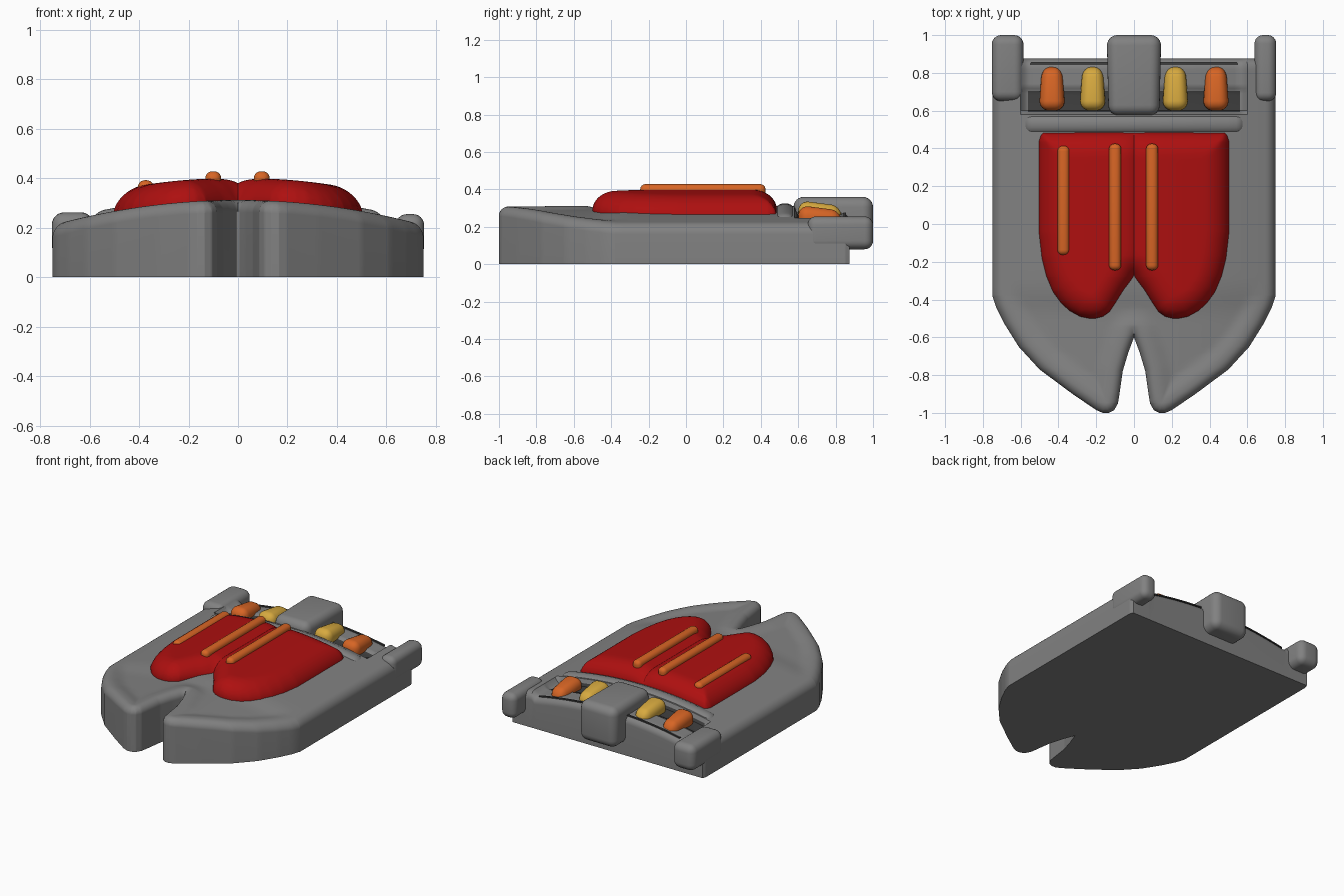
import bpy, bmesh, math
from mathutils import Vector

if "Cube" in bpy.data.objects:
    bpy.data.objects.remove(bpy.data.objects["Cube"])


def mat(name, r, g, b):
    m = bpy.data.materials.new(name)
    m.diffuse_color = (r, g, b, 1)
    m.use_nodes = True
    m.node_tree.nodes["Principled BSDF"].inputs["Base Color"].default_value = m.diffuse_color
    return m


GREY = mat("grey", 0.22, 0.22, 0.22)
DARK = mat("dark_grey", 0.05, 0.05, 0.05)
RED = mat("red", 0.42, 0.005, 0.005)
ORANGE = mat("orange", 0.68, 0.13, 0.018)
YELLOW = mat("yellow", 0.68, 0.40, 0.05)


def finish(name, bm, m, mirror=False, angle=40):
    bmesh.ops.recalc_face_normals(bm, faces=bm.faces)
    me = bpy.data.meshes.new(name)
    bm.to_mesh(me)
    bm.free()
    me.materials.append(m)
    ob = bpy.data.objects.new(name, me)
    bpy.context.collection.objects.link(ob)
    if mirror:
        mod = ob.modifiers.new("mirror", "MIRROR")
        mod.merge_threshold = 0.0001
    bpy.ops.object.select_all(action="DESELECT")
    ob.select_set(True)
    bpy.context.view_layer.objects.active = ob
    bpy.ops.object.shade_smooth_by_angle(angle=math.radians(angle))
    return ob


def interp(table, y):
    if y <= table[0][0]:
        return table[0][1]
    for (y0, a), (y1, b) in zip(table, table[1:]):
        if y <= y1:
            return a + (b - a) * (y - y0) / (y1 - y0)
    return table[-1][1]


def step(a, b, v):
    t = min(1, max(0, (v - a) / (b - a)))
    return t * t * (3 - 2 * t)


def edge_distance(inner, outer):
    """Distance to the plan outline, ignoring the centre line."""
    pts = [Vector((x, y)) for y, x in reversed(inner)] + [Vector((x, y)) for y, x in outer]
    pts.append(Vector((0, outer[-1][0])))
    segs = list(zip(pts, pts[1:]))

    def dist(x, y):
        p = Vector((x, y))
        best = 9.0
        for a, b in segs:
            e = b - a
            t = min(1, max(0, (p - a).dot(e) / e.length_squared)) if e.length > 0 else 0
            best = min(best, (p - a - e * t).length)
        return best
    return dist


def slab(name, m, inner, outer, top, bottom, cols=44, rows=64, extra=()):
    """Half slab lofted over rows in y, then mirrored across x = 0."""
    y0, y1 = outer[0][0], outer[-1][0]
    ys = [y0 + (y1 - y0) * (0.5 - 0.5 * math.cos(math.pi * i / rows)) for i in range(rows + 1)]
    ys = sorted({round(y, 4) for y in ys + [r[0] for r in inner + outer] + list(extra)})
    bm = bmesh.new()
    T, B = [], []
    for y in ys:
        a, b = interp(inner, y), interp(outer, y)
        xs = [a + (b - a) * (0.5 - 0.5 * math.cos(math.pi * j / cols)) for j in range(cols + 1)]
        T.append([bm.verts.new((x, y, top(x, y))) for x in xs])
        B.append([bm.verts.new((x, y, bottom(x, y))) for x in xs])
    for i in range(len(ys) - 1):
        for j in range(cols):
            for g in (T, B):
                bm.faces.new((g[i][j], g[i][j + 1], g[i + 1][j + 1], g[i + 1][j]))
        for j in (0, cols):
            if max(T[i][j].co.x, T[i + 1][j].co.x) > 1e-5:
                bm.faces.new((T[i][j], T[i + 1][j], B[i + 1][j], B[i][j]))
    for i in (0, -1):
        for j in range(cols):
            bm.faces.new((T[i][j], T[i][j + 1], B[i][j + 1], B[i][j]))
    return finish(name, bm, m, mirror=True)


def rounded_box(name, m, x, y, z, r, deform=None, cuts=()):
    """Box given by (min, max) ranges with rounded edges."""
    bm = bmesh.new()
    bmesh.ops.create_cube(bm, size=1)
    for v in bm.verts:
        v.co = [lo + (hi - lo) * (c + 0.5) for c, (lo, hi) in zip(v.co, (x, y, z))]
    bmesh.ops.bevel(bm, geom=bm.edges[:], offset=r, segments=6, profile=0.5, affect="EDGES")
    for c in cuts:
        bmesh.ops.bisect_plane(bm, geom=bm.verts[:] + bm.edges[:] + bm.faces[:],
                               plane_co=(c, 0, 0), plane_no=(1, 0, 0))
    if deform:
        for v in bm.verts:
            deform(v.co)
    return finish(name, bm, m)


def rounding(d, r):
    d = min(d, r)
    return math.sqrt(max(0, r * r - (r - d) ** 2)) / r


def dome(x, y=0):
    return 0.312 - 0.18 * x * x


# Hull: domed shield with a notched front and a sunken rear channel
hull_in = [(-1, .135), (-.985, .105), (-.95, .085), (-.9, .077), (-.78, .06), (-.68, .03), (-.6, 0)]
hull_out = [(-1, .165), (-.985, .2), (-.9, .325), (-.77, .5), (-.65, .61), (-.53, .685),
            (-.44, .73), (-.38, .75), (.85, .75), (.875, .74)]
hull_d = edge_distance(hull_in, hull_out)


def deck(x, y):
    z = dome(x)
    inside = 1 - step(.565, .6, abs(x))
    z -= inside * interp([(.58, 0), (.6, .05), (.7, .05), (.73, .035), (.875, .035)], y)
    return z


def hull_top(x, y):
    d = hull_d(x, y)
    z = deck(x, y) - 0.018 * step(.06, .15, d) * (1 - step(-.5, -.3, y))
    return z - 0.05 * (1 - rounding(d, 0.05))


slab("hull", GREY, hull_in, hull_out, hull_top, lambda x, y: 0,
     extra=(.58, .6, .65, .7, .73, .76, .8))

# Red twin-lobed cover
red_in = [(-.5, .205), (-.49, .165), (-.465, .13), (-.42, .1), (-.35, .055), (-.3, .015), (-.28, 0)]
red_out = [(-.5, .235), (-.49, .285), (-.46, .34), (-.42, .385), (-.36, .43), (-.28, .465),
           (-.18, .49), (-.05, .505), (.44, .505), (.47, .495), (.485, .48)]
red_d = edge_distance(red_in, red_out)


def red_top(x, y):
    h = 0.105 * rounding(red_d(x, y), 0.13)
    return dome(x) - 0.015 - 0.02 * x * x + h - 0.022 * math.exp(-abs(x) / .04) * min(1, h / .05)


slab("red_cover", RED, red_in, red_out, red_top, lambda x, y: dome(x) - 0.06, cols=36, rows=48)

# Orange ridges on the cover
for n, x, a, b, top in (("outer", -.373, -.165, .413, .392),
                        ("left", -.1, -.245, .425, .428), ("right", .096, -.245, .425, .428)):
    rounded_box("ridge_" + n, ORANGE, (x - .032, x + .032), (a, b), (top - .07, top), .028)


# Curved cross bar behind the cover
def bend(co):
    co.z -= 0.18 * co.x ** 2


rounded_box("cross_bar", GREY, (-.595, .595), (.47, .588), (.205, .325), .054, bend,
            [i * .05 for i in range(-10, 11)])

# Dark channel floor and rear slot
for n, a, b, w in (("channel_floor", .592, .705, .57), ("rear_slot", .843, .855, .55)):
    slab(n, DARK, [(a, 0), (b, 0)], [(a, w), (b, w - .005)],
         lambda x, y: deck(x, y) + .004, lambda x, y: deck(x, y) - .004, cols=24, rows=6)


# Tapered pods in the channel
def pod(name, m, x):
    top = dome(x) + .033

    def taper(co):
        t = (co.y - .6) / .23
        co.x = x + (co.x - x) * (1 - .25 * t * t)
        co.z -= .03 * t * t
    rounded_box(name, m, (x - .067, x + .067), (.6, .832), (top - .12, top), .052, taper)


for side, s in (("left", -1), ("right", 1)):
    pod("outer_pod_" + side, ORANGE, s * .434)
    pod("inner_pod_" + side, YELLOW, s * .219)

# Rear lugs and centre block
rounded_box("lug_left", GREY, (-.753, -.585), (.65, 1), (.08, .262), .05)
rounded_box("lug_right", GREY, (.638, .753), (.65, 1), (.08, .255), .045)


def narrow(co):
    if co.y < .8:
        co.x *= .95


rounded_box("centre_block", GREY, (-.143, .143), (.575, 1), (.08, .36), .055, narrow)
